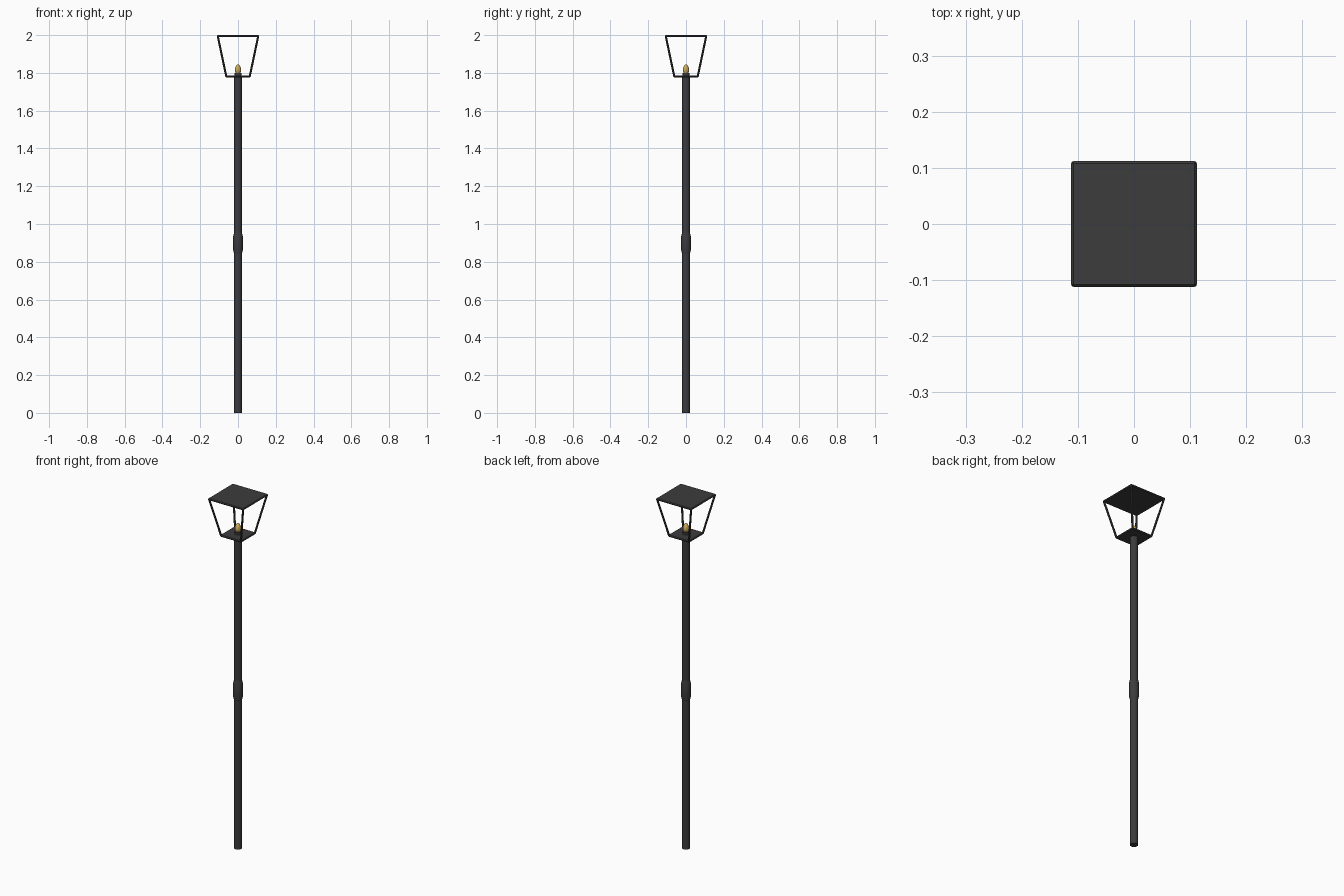
import bpy, bmesh, math
from mathutils import Vector

if "Cube" in bpy.data.objects:
    bpy.data.objects.remove(bpy.data.objects["Cube"])

gold = bpy.data.materials.new("warm_gold")
gold.diffuse_color = (0.62, 0.42, 0.1, 1)
gold.use_nodes = True
gold.node_tree.nodes["Principled BSDF"].inputs["Base Color"].default_value = gold.diffuse_color
iron = bpy.data.materials.new("dark_iron")
iron.diffuse_color = (0.045, 0.045, 0.048, 1)
iron.use_nodes = True
iron.node_tree.nodes["Principled BSDF"].inputs["Base Color"].default_value = iron.diffuse_color


def add(name, bm, mat, smooth=False):
    bmesh.ops.recalc_face_normals(bm, faces=bm.faces)
    me = bpy.data.meshes.new(name)
    bm.to_mesh(me)
    bm.free()
    me.materials.append(mat)
    ob = bpy.data.objects.new(name, me)
    bpy.context.collection.objects.link(ob)
    if smooth:
        bpy.context.view_layer.objects.active = ob
        ob.select_set(True)
        bpy.ops.object.shade_smooth_by_angle(angle=math.radians(40))
        ob.select_set(False)
    return ob


def lathe(name, profile, mat, sides=16):
    bm = bmesh.new()
    rings = []
    for r, z in profile:
        rings.append([bm.verts.new((r * math.cos(2 * math.pi * i / sides),
                                    r * math.sin(2 * math.pi * i / sides), z))
                      for i in range(sides)])
    for a, b in zip(rings, rings[1:]):
        for i in range(sides):
            j = (i + 1) % sides
            bm.faces.new((a[i], a[j], b[j], b[i]))
    bm.faces.new(rings[0])
    bm.faces.new(rings[-1])
    return add(name, bm, mat, True)


def plate(name, half, z0, z1, bevel):
    bm = bmesh.new()
    bmesh.ops.create_cube(bm, size=1)
    for v in bm.verts:
        v.co = (v.co.x * 2 * half, v.co.y * 2 * half, z0 if v.co.z < 0 else z1)
    bmesh.ops.bevel(bm, geom=bm.edges[:], offset=bevel, segments=1,
                    affect='EDGES', profile=0.5)
    return add(name, bm, iron)


def bar(name, a, b, r):
    a, b = Vector(a), Vector(b)
    bm = bmesh.new()
    bmesh.ops.create_cone(bm, cap_ends=True, segments=8, radius1=r, radius2=r,
                          depth=(b - a).length)
    ob = add(name, bm, iron, True)
    ob.location = (a + b) / 2
    ob.rotation_euler = (b - a).to_track_quat('Z', 'Y').to_euler()


# Pole, mid collar and bulb socket
lathe("pole", [(0.021, 0), (0.021, 1.785)], iron)
lathe("pole_collar", [(0.021, 0.843), (0.0255, 0.862), (0.0255, 0.935), (0.021, 0.955)], iron)
lathe("bulb_socket", [(0.019, 1.78), (0.019, 1.80)], iron)

# Bulb
lathe("bulb", [(0.012, 1.80), (0.016, 1.808), (0.017, 1.818), (0.014, 1.83),
               (0.009, 1.84), (0.003, 1.845)], gold)

# Lantern floor and roof
plate("lantern_floor", 0.067, 1.776, 1.787, 0.004)
plate("lantern_roof", 0.112, 1.989, 2.0, 0.004)

# Slanted corner posts
for i, (sx, sy) in enumerate([(1, 1), (-1, 1), (-1, -1), (1, -1)]):
    bar(f"corner_post_{i + 1}", (sx * 0.062, sy * 0.062, 1.781),
        (sx * 0.107, sy * 0.107, 1.994), 0.0055)
